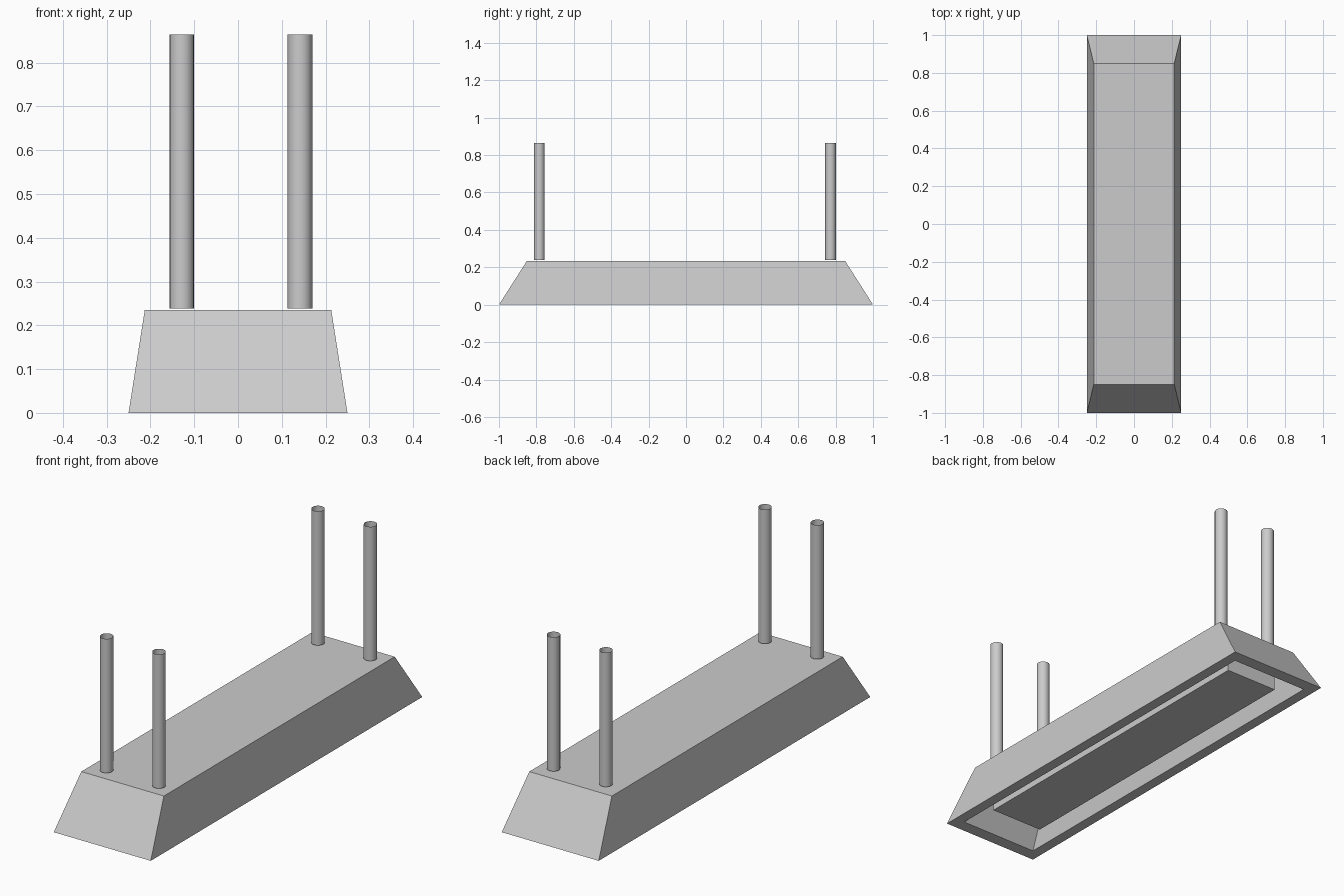
import bpy, bmesh

if "Cube" in bpy.data.objects:
    bpy.data.objects.remove(bpy.data.objects["Cube"])


def add_object(name, bm):
    bmesh.ops.recalc_face_normals(bm, faces=bm.faces)
    mesh = bpy.data.meshes.new(name)
    bm.to_mesh(mesh)
    bm.free()
    obj = bpy.data.objects.new(name, mesh)
    bpy.context.collection.objects.link(obj)
    return obj


def ring(bm, hx, hy, z):
    return [bm.verts.new((sx * hx, sy * hy, z))
            for sx, sy in ((-1, -1), (1, -1), (1, 1), (-1, 1))]


def bridge(bm, a, b):
    for i in range(4):
        j = (i + 1) % 4
        bm.faces.new((a[i], a[j], b[j], b[i]))


# Hollow tapered base: top plate, sloped sides, bottom rim, inner walls, ceiling
bm = bmesh.new()
levels = [(0.213, 0.85, 0.235), (0.25, 1.0, 0.0), (0.20, 0.94, 0.0), (0.17, 0.825, 0.185)]
rings = [ring(bm, *lv) for lv in levels]
for a, b in zip(rings, rings[1:]):
    bridge(bm, a, b)
bm.faces.new(rings[0])
bm.faces.new(rings[-1])
add_object("base", bm)

# Inner block filling the underside recess
bm = bmesh.new()
low, high = ring(bm, 0.135, 0.815, 0.03), ring(bm, 0.135, 0.815, 0.185)
bridge(bm, low, high)
bm.faces.new(low)
bm.faces.new(high)
add_object("inner_block", bm)

# Four open tube poles
for yname, y in (("front", -0.784), ("back", 0.773)):
    for xname, x in (("left", -0.1285), ("right", 0.1415)):
        bpy.ops.mesh.primitive_cylinder_add(
            vertices=16, radius=0.0285, depth=0.625, end_fill_type='NOTHING',
            location=(x, y, 0.5515))
        pole = bpy.context.object
        pole.name = f"{yname}_{xname}_pole"
        bpy.ops.object.shade_smooth_by_angle()
